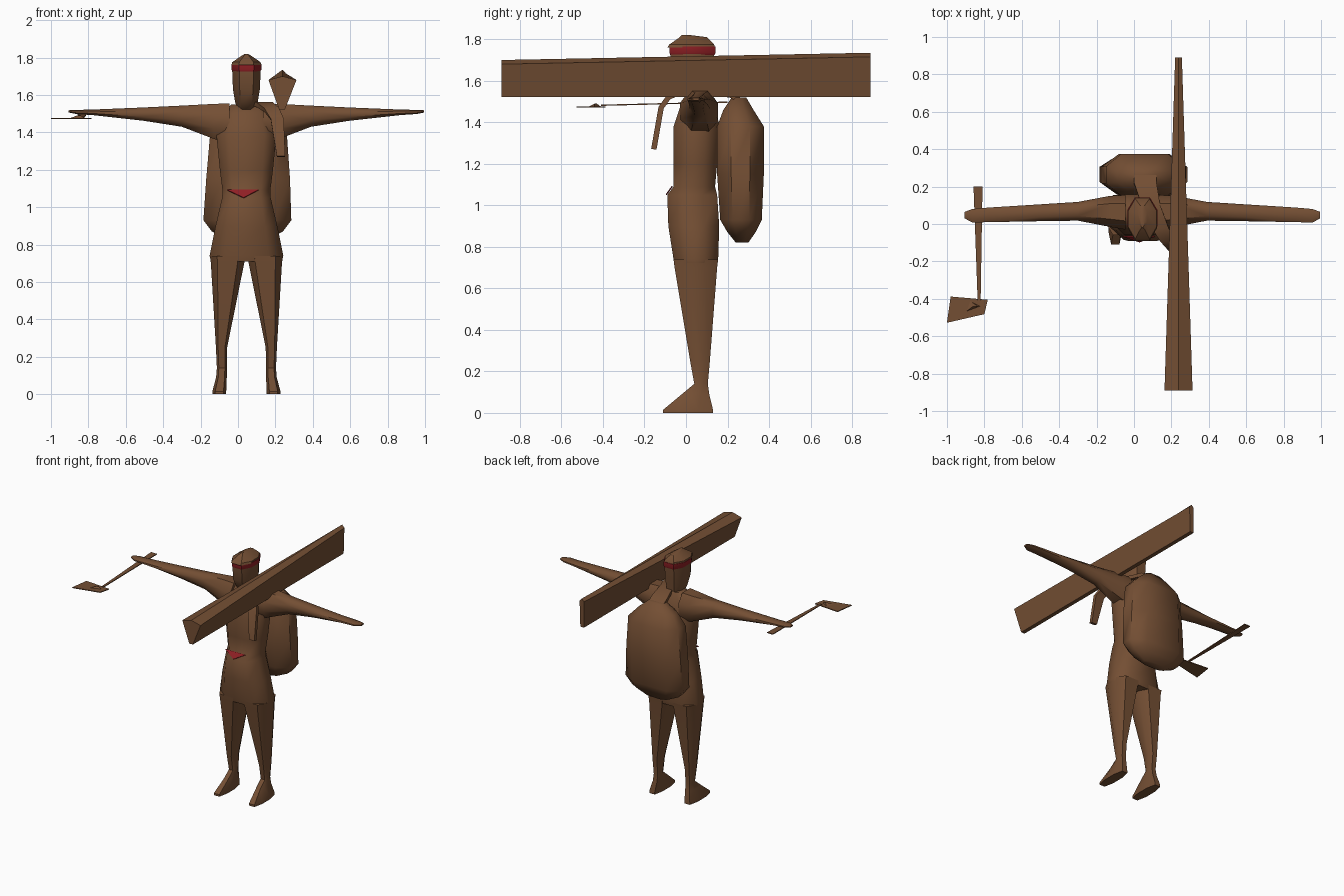
import bpy
import bmesh
import math
from mathutils import Vector

cube = bpy.data.objects.get("Cube")
if cube:
    bpy.data.objects.remove(cube, do_unlink=True)

MID = 0.045  # the figure's own centre line


def material(name, rgb):
    mat = bpy.data.materials.new(name)
    mat.use_nodes = True
    mat.diffuse_color = (*rgb, 1)
    mat.node_tree.nodes["Principled BSDF"].inputs["Base Color"].default_value = (*rgb, 1)
    return mat


BROWN = material("brown_cloth", (0.175, 0.078, 0.034))
RED = material("red_cloth", (0.28, 0.014, 0.018))


def finish(name, bm, mat, smooth=50):
    bmesh.ops.recalc_face_normals(bm, faces=bm.faces)
    mesh = bpy.data.meshes.new(name)
    bm.to_mesh(mesh)
    bm.free()
    mesh.materials.append(mat)
    obj = bpy.data.objects.new(name, mesh)
    bpy.context.collection.objects.link(obj)
    if smooth:
        bpy.ops.object.select_all(action='DESELECT')
        bpy.context.view_layer.objects.active = obj
        obj.select_set(True)
        bpy.ops.object.shade_smooth_by_angle(angle=math.radians(smooth))
    return obj


def octagon(a0, a1, b0, b1, flat=0.6):
    """Eight-sided section filling the given extents."""
    ca, cb, ra, rb = (a0 + a1) / 2, (b0 + b1) / 2, (a1 - a0) / 2, (b1 - b0) / 2
    unit = [(flat, -1), (1, -0.4), (1, 0.4), (flat, 1),
            (-flat, 1), (-1, 0.4), (-1, -0.4), (-flat, -1)]
    return [(ca + u * ra, cb + v * rb) for u, v in unit]


def loft(name, rings, mat, smooth=50):
    """Skin a closed solid over rings of 3D points."""
    bm = bmesh.new()
    loops = [[bm.verts.new(p) for p in ring] for ring in rings]
    for low, high in zip(loops, loops[1:]):
        n = len(low)
        for i in range(n):
            j = (i + 1) % n
            bm.faces.new((low[i], low[j], high[j], high[i]))
    bm.faces.new(loops[0])
    bm.faces.new(loops[-1])
    return finish(name, bm, mat, smooth)


def upright(name, table, mat, flat=0.6, smooth=50):
    """Loft upward from rows of z, x0, x1, y0, y1."""
    rings = [[(x, y, z) for x, y in octagon(x0, x1, y0, y1, flat)]
             for z, x0, x1, y0, y1 in table]
    return loft(name, rings, mat, smooth)


def centred(rows):
    return [(z, MID - w, MID + w, y0, y1) for z, w, y0, y1 in rows]


def plate(name, points, mat, thickness=0.006):
    bm = bmesh.new()
    bm.faces.new([bm.verts.new(p) for p in points])
    obj = finish(name, bm, mat, 0)
    mod = obj.modifiers.new("thickness", 'SOLIDIFY')
    mod.thickness = thickness
    mod.offset = 0
    return obj


# Tunic with a stepped waist
upright("tunic", centred([
    (0.71, 0.19, -0.055, 0.15), (0.74, 0.197, -0.06, 0.155),
    (0.90, 0.165, -0.085, 0.16), (1.05, 0.13, -0.09, 0.15),
    (1.09, 0.128, -0.06, 0.14), (1.20, 0.142, -0.06, 0.15),
    (1.38, 0.16, -0.06, 0.16), (1.50, 0.13, -0.02, 0.14),
    (1.55, 0.08, 0.02, 0.12)]), BROWN)

# Red sash tip on the waist step
plate("sash_tip", [(-0.06, -0.066, 1.092), (0.11, -0.066, 1.092), (0.03, -0.096, 1.05)], RED)

# Legs with wedge feet, and tapering arms
for side, label in ((1, "left"), (-1, "right")):
    leg = [(0.74, 0.005, 0.195, -0.06, 0.155), (0.70, 0.012, 0.19, -0.055, 0.15),
           (0.25, 0.103, 0.163, 0.02, 0.115), (0.14, 0.105, 0.158, 0.04, 0.105),
           (0.09, 0.105, 0.162, -0.02, 0.112), (0.015, 0.108, 0.182, -0.11, 0.13),
           (0, 0.108, 0.182, -0.11, 0.13)]
    upright(label + "_leg", [(z, MID + side * a, MID + side * b, y0, y1)
                             for z, a, b, y0, y1 in leg], BROWN)
    arm = [(0.09, -0.03, 0.155, 1.34, 1.555), (0.175, -0.015, 0.15, 1.365, 1.552),
           (0.345, 0.018, 0.118, 1.43, 1.543), (0.55, 0.015, 0.105, 1.462, 1.533),
           (0.82, 0.01, 0.088, 1.492, 1.522), (0.91, 0.008, 0.08, 1.498, 1.52),
           (0.95, 0.03, 0.065, 1.506, 1.518)]
    loft(label + "_arm", [[(MID + side * d, y, z) for y, z in octagon(y0, y1, z0, z1, 0.5)]
                          for d, y0, y1, z0, z1 in arm], BROWN)

# Head, red headband and pointed cap
upright("head", centred([
    (1.50, 0.04, 0.02, 0.12), (1.56, 0.06, -0.035, 0.12), (1.63, 0.072, -0.07, 0.13),
    (1.73, 0.076, -0.075, 0.135)]), BROWN, 0.5)
upright("headband", centred([
    (1.725, 0.074, -0.076, 0.138), (1.735, 0.08, -0.08, 0.142),
    (1.765, 0.08, -0.08, 0.142)]), RED, 0.5)
upright("cap", centred([
    (1.76, 0.078, -0.09, 0.14), (1.775, 0.076, -0.08, 0.135),
    (1.81, 0.025, -0.03, 0.10), (1.82, 0.008, -0.02, 0.02)]), BROWN, 0.5, 30)

# Bulging pack on the back
upright("pack", [
    (0.82, -0.04, 0.14, 0.24, 0.30), (0.87, -0.14, 0.24, 0.20, 0.335),
    (0.93, -0.185, 0.285, 0.165, 0.365), (1.15, -0.17, 0.278, 0.15, 0.375),
    (1.38, -0.15, 0.262, 0.15, 0.375), (1.46, -0.09, 0.19, 0.18, 0.325),
    (1.52, -0.01, 0.12, 0.22, 0.29)], BROWN, 0.6)

# Strap from the pack over the shoulder, hanging loose in front
strap_path = [(0.06, 0.285, 1.49, 0.06), (0.06, 0.22, 1.53, 0.06), (0.09, 0.10, 1.55, 0.05),
              (0.14, -0.02, 1.55, 0.045), (0.18, -0.085, 1.52, 0.04),
              (0.21, -0.12, 1.47, 0.035), (0.23, -0.155, 1.27, 0.022)]
centres = [Vector(p[:3]) for p in strap_path]
rings = []
for i, (x, y, z, w) in enumerate(strap_path):
    along = centres[min(i + 1, len(centres) - 1)] - centres[max(i - 1, 0)]
    out = Vector((1, 0, 0)).cross(along).normalized() * 0.013
    across = Vector((w, 0, 0))
    c = centres[i]
    rings.append([c - across - out, c + across - out, c + across + out, c - across + out])
loft("shoulder_strap", rings, BROWN)


# Long beam on the shoulder, wide in front and narrow behind
def beam_section(y, half, ridge, shoulder):
    x = 0.238
    return [(x, y, ridge), (x + half, y, shoulder), (x + 0.012, y, 1.522),
            (x - 0.018, y, 1.522), (x - half, y, shoulder)]


loft("shoulder_beam", [beam_section(-0.89, 0.075, 1.70, 1.68),
                       beam_section(0.89, 0.018, 1.735, 1.715)], BROWN, 30)

# Hand tool: tapering handle, flat blade and small socket
plate("tool_handle", [(-0.858, 0.20, 1.497), (-0.81, 0.20, 1.497),
                      (-0.82, -0.41, 1.482), (-0.836, -0.41, 1.482)], BROWN)
plate("tool_blade", [(-0.98, -0.388, 1.474), (-0.782, -0.405, 1.474),
                     (-0.80, -0.482, 1.474), (-1.0, -0.528, 1.474)], BROWN)
loft("tool_socket", [[(-0.90, -0.47, 1.475), (-0.88, -0.41, 1.475), (-0.82, -0.44, 1.475)],
                     [(-0.86, -0.44, 1.49), (-0.85, -0.43, 1.49), (-0.84, -0.44, 1.49)]],
     BROWN, 0)
